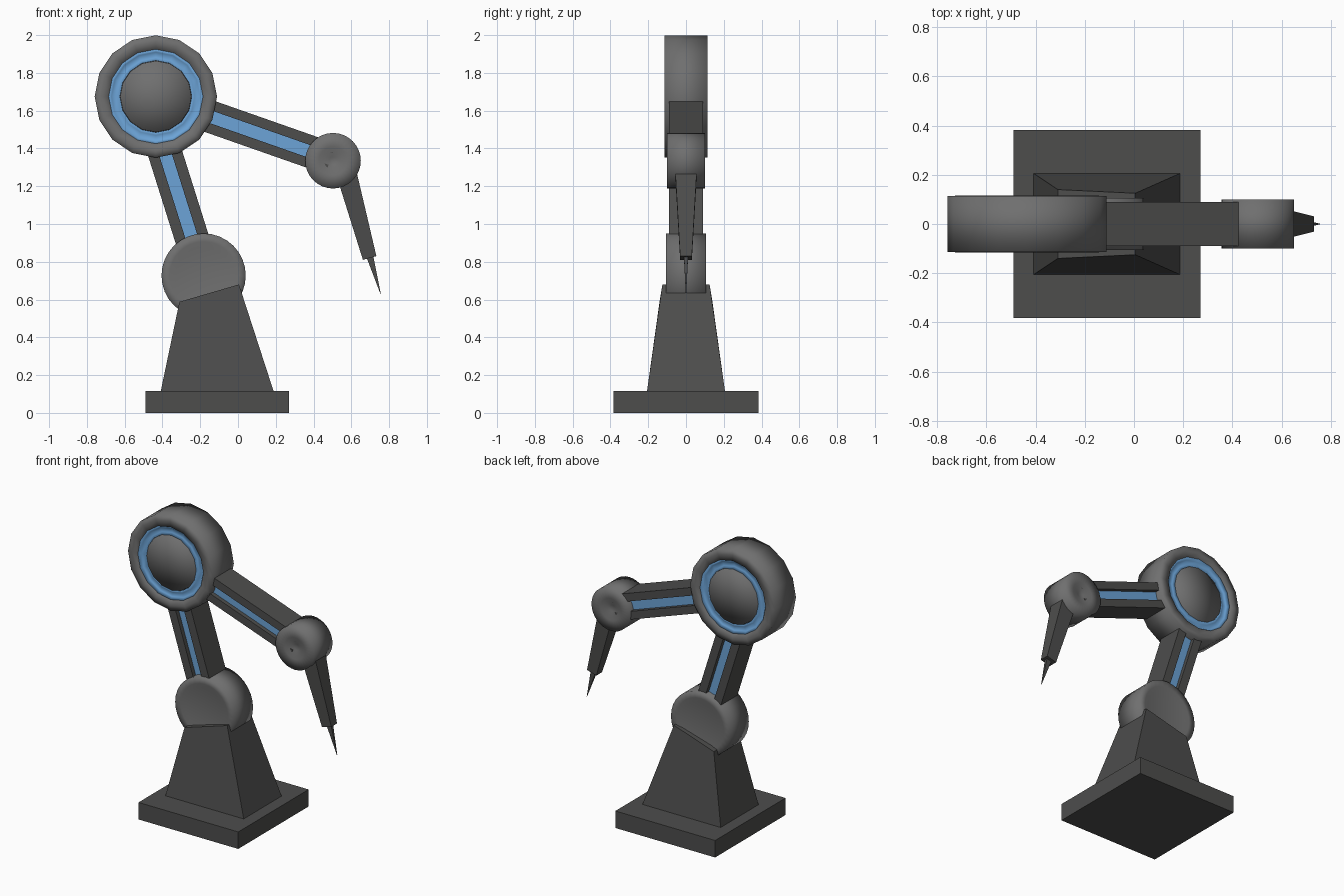
import bpy, bmesh, math
from mathutils import Vector

if "Cube" in bpy.data.objects:
    bpy.data.objects.remove(bpy.data.objects["Cube"])


def material(name, rgb):
    m = bpy.data.materials.new(name)
    m.diffuse_color = (*rgb, 1)
    m.use_nodes = True
    m.node_tree.nodes["Principled BSDF"].inputs["Base Color"].default_value = m.diffuse_color
    return m


DARK = material("dark_grey", (0.075, 0.075, 0.073))
GREY = material("mid_grey", (0.16, 0.16, 0.16))
BLUE = material("blue_accent", (0.15, 0.37, 0.68))


def make(name, verts, faces, mat, smooth=False):
    me = bpy.data.meshes.new(name)
    me.from_pydata([tuple(v) for v in verts], [], faces)
    bm = bmesh.new()
    bm.from_mesh(me)
    bmesh.ops.remove_doubles(bm, verts=bm.verts, dist=1e-5)
    bmesh.ops.recalc_face_normals(bm, faces=bm.faces)
    for f in bm.faces:
        f.smooth = smooth
    bm.to_mesh(me)
    bm.free()
    me.materials.append(mat)
    ob = bpy.data.objects.new(name, me)
    bpy.context.collection.objects.link(ob)
    return ob


def loft(name, rings, mat, smooth=False, closed=False):
    """Skin equal-sized rings; cap the ends, or join last ring to first."""
    n, k = len(rings[0]), len(rings)
    faces = []
    for i in range(k if closed else k - 1):
        j = (i + 1) % k
        for a in range(n):
            b = (a + 1) % n
            faces.append((i * n + a, i * n + b, j * n + b, j * n + a))
    if not closed:
        faces += [tuple(range(n)), tuple(range((k - 1) * n, k * n))]
    return make(name, [v for r in rings for v in r], faces, mat, smooth)


def lathe(name, centre, profile, sides, mat, closed=False):
    """Spin (radius, y) points about a y-parallel axis through (x, z)."""
    cx, cz = centre
    rings = [[(cx + r * math.cos(2 * math.pi * i / sides), y,
               cz + r * math.sin(2 * math.pi * i / sides)) for i in range(sides)]
             for r, y in profile]
    return loft(name, rings, mat, True, closed)


def mirrored(half):
    return half + [(r, -y) for r, y in reversed(half)]


def beam(name, p0, p1, s0, s1, mat):
    """Extrude (side, y) sections along the line p0 -> p1 in the xz plane."""
    p0, p1 = Vector((p0[0], 0, p0[1])), Vector((p1[0], 0, p1[1]))
    d = (p1 - p0).normalized()
    side = Vector((d.z, 0, -d.x))
    return loft(name, [[p + side * u + Vector((0, v, 0)) for u, v in s]
                       for p, s in ((p0, s0), (p1, s1))], mat)


def rect(w, h):
    return [(-w, -h), (w, -h), (w, h), (-w, h)]


def box_ring(x0, x1, y, z0, z1):
    return [(x0, -y, z0), (x1, -y, z1), (x1, y, z1), (x0, y, z0)]


# Base plate and tapered pedestal with sloping top
loft("base_plate", [box_ring(-0.49, 0.27, 0.383, 0, 0),
                    box_ring(-0.49, 0.27, 0.383, 0.117, 0.117)], DARK)
loft("pedestal", [box_ring(-0.41, 0.19, 0.207, 0.11, 0.11),
                  [(-0.31, -0.14, 0.588), (0.005, -0.125, 0.68),
                   (0.005, 0.125, 0.68), (-0.31, 0.14, 0.588)]], DARK)

# Shoulder joint with a raised rim
SHOULDER, HUB, ELBOW = (-0.182, 0.727), (-0.435, 1.675), (0.503, 1.335)
lathe("shoulder_joint", SHOULDER,
      mirrored([(0.0, 0.098), (0.15, 0.098), (0.18, 0.105), (0.223, 0.105)]), 32, GREY)

# Large middle hub, with a recessed blue ring on both faces
lathe("middle_hub", HUB,
      mirrored([(0.0, 0.105), (0.188, 0.105), (0.19, 0.085), (0.248, 0.085),
                (0.25, 0.113), (0.29, 0.115), (0.324, 0.113)]), 16, GREY)
for s, label in ((-1, "front"), (1, "back")):
    lathe("hub_ring_" + label, HUB,
          [(0.19, s * 0.08), (0.19, s * 0.105), (0.205, s * 0.095),
           (0.235, s * 0.095), (0.25, s * 0.112), (0.25, s * 0.08)], 16, BLUE, True)

# Elbow joint with dimpled faces
lathe("elbow_joint", ELBOW,
      mirrored([(0.0, 0.078), (0.02, 0.08), (0.075, 0.1), (0.147, 0.1)]), 32, GREY)

# Grooved arms with blue inlays in the channels
for name, p0, p1, w in (("lower_arm", SHOULDER, (-0.457, 1.6), 0.09),
                        ("upper_arm", (-0.3, 1.622), (0.49, 1.345), 0.086)):
    g, h, f = 0.033, 0.09, 0.055
    section = [(-w, -h), (-g, -h), (-g, -f), (g, -f), (g, -h), (w, -h),
               (w, h), (g, h), (g, f), (-g, f), (-g, h), (-w, h)]
    beam(name, p0, p1, section, section, DARK)
    beam(name + "_inlay", p0, p1, rect(g, f + 0.006), rect(g, f + 0.006), BLUE)

# Tapered forearm and needle tip
beam("forearm", (0.56, 1.32), (0.697, 0.82), rect(0.056, 0.06), rect(0.037, 0.031), DARK)
beam("needle_tip", (0.699, 0.825), (0.755, 0.63), rect(0.018, 0.011), rect(0.001, 0.001), DARK)
